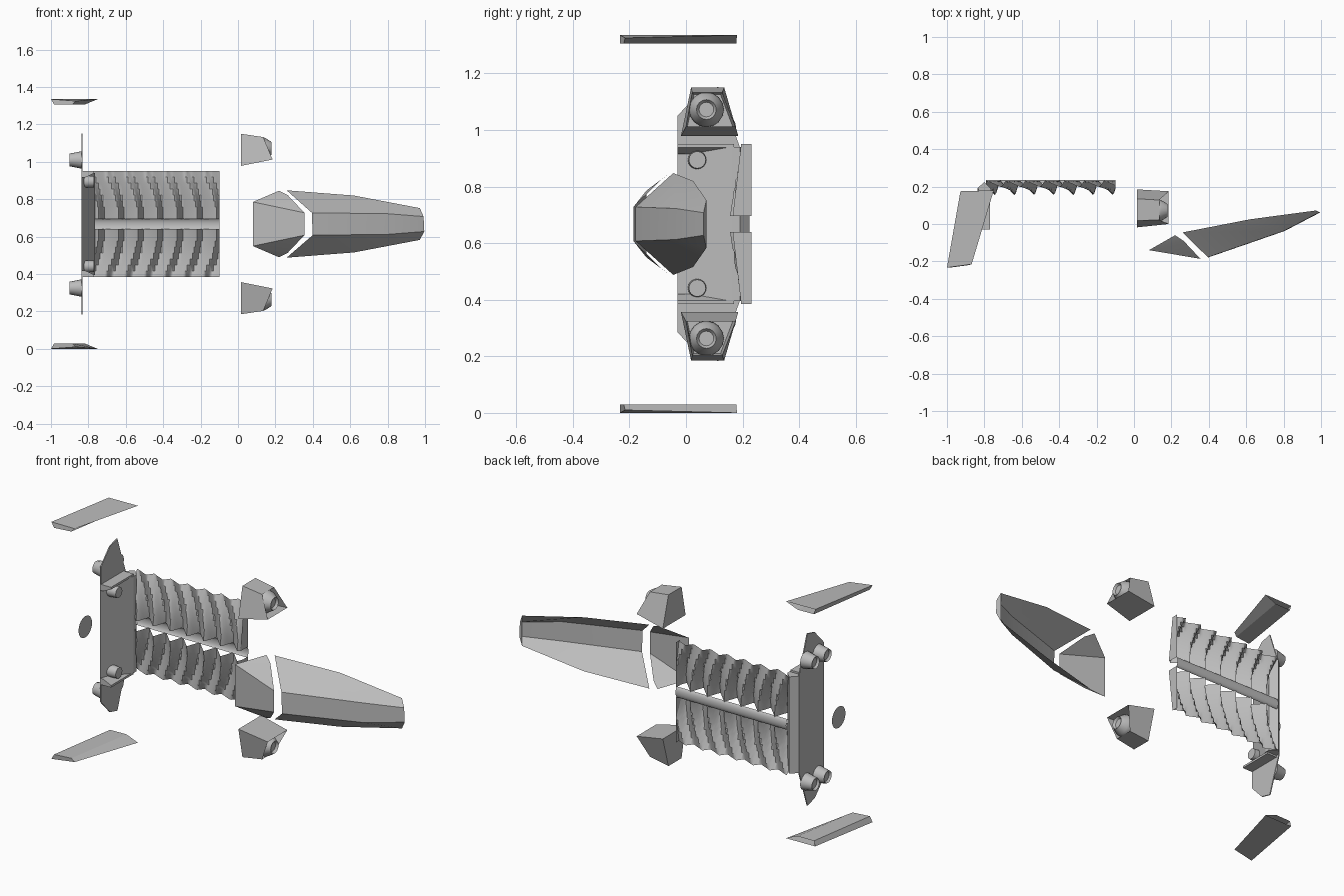
import bpy, bmesh, math
from mathutils import Vector

if "Cube" in bpy.data.objects:
    bpy.data.objects.remove(bpy.data.objects["Cube"])

MID = 0.6675          # height of the symmetry plane
grey = bpy.data.materials.new("hull_grey")
grey.diffuse_color = (0.5, 0.5, 0.5, 1)
grey.use_nodes = True
grey.node_tree.nodes["Principled BSDF"].inputs["Base Color"].default_value = grey.diffuse_color


def make(name, verts, faces, smooth=None):
    me = bpy.data.meshes.new(name)
    me.from_pydata(verts, [], faces)
    me.materials.append(grey)
    bm = bmesh.new()
    bm.from_mesh(me)
    bmesh.ops.recalc_face_normals(bm, faces=bm.faces)
    bm.to_mesh(me)
    bm.free()
    ob = bpy.data.objects.new(name, me)
    bpy.context.collection.objects.link(ob)
    if smooth:
        bpy.context.view_layer.objects.active = ob
        ob.select_set(True)
        bpy.ops.object.shade_smooth_by_angle(angle=math.radians(smooth))
        ob.select_set(False)
    return ob


def pair(name, verts, faces, smooth=None):
    """Upper part plus its mirror image below the symmetry plane."""
    make(name + "_upper", verts, faces, smooth)
    make(name + "_lower", [(x, y, 2 * MID - z) for x, y, z in verts], [f[::-1] for f in faces], smooth)


def loft(rows, closed=False):
    n = len(rows[0])
    verts = [p for r in rows for p in r]
    faces = []
    for i in range(len(rows) - 1):
        for j in range(n if closed else n - 1):
            k = (j + 1) % n
            faces.append((i * n + j, i * n + k, (i + 1) * n + k, (i + 1) * n + j))
    return verts, faces


def turned(profile, y, z, n=16):
    """Round part along x from (x, radius) pairs, capped at both ends."""
    rows = [[(x, y + r * math.cos(2 * math.pi * j / n), z + r * math.sin(2 * math.pi * j / n))
             for j in range(n)] for x, r in profile]
    verts, faces = loft(rows, True)
    faces += [tuple(range(n)), tuple(range(len(verts) - n, len(verts)))]
    return verts, faces


# Outer fins: folded thin wedges, open at the back
fin = [(-1, -.233, 1.335), (-.928, .175, 1.335), (-.75, .18, 1.335), (-.868, -.215, 1.325),
       (-.983, -.233, 1.306), (-.92, .175, 1.306), (-.82, .178, 1.306), (-.885, -.22, 1.306)]
pair("fin", fin, [(0, 1, 2, 3), (4, 5, 6, 7), (0, 3, 7, 4), (0, 1, 5, 4), (3, 2, 6, 7)])

# Long nose shell, open behind
def section(xe, ye, he, xr, yr, hr):
    return [(xe, ye, MID + he), (xr, yr, MID + hr), (xr + .004, yr, MID - hr), (xe, ye, MID - he)]

v, f = loft([section(.26, -.045, .18, .395, -.178, .06),
             section(.62, .025, .152, .80, -.038, .055),
             section(.972, .072, .085, .992, .062, .04)])
make("nose_shell", v, f + [(8, 9, 10, 11)], 30)

# Canopy in front of the gap
c = [(.08, -.14, MID + .118), (.22, -.06, MID + .178), (.265, -.09, MID + .155), (.355, -.186, MID + .06)]
cv = c + [(x, y, 2 * MID - z) for x, y, z in c]
make("canopy_shell", cv, [(0, 1, 2), (0, 2, 3), (4, 5, 6), (4, 6, 7), (0, 3, 7, 4)], 30)

# Nacelles: tapered housing with a slanted mouth and a round core
rows = [[(.015, -.018, .978), (.015, .185, .978), (.015, .135, 1.15), (.015, .018, 1.15)],
        [(.185, .0, 1.012), (.185, .175, 1.012), (.135, .128, 1.132), (.135, .022, 1.132)],
        [(.10, .005, 1.012), (.10, .165, 1.012), (.10, .122, 1.125), (.10, .028, 1.125)]]
v, f = loft(rows, True)
pair("nacelle", v, f + [(0, 1, 2, 3), (8, 9, 10, 11)], 20)
pair("nacelle_core", *turned([(.09, .05), (.12, .062), (.145, .056), (.178, .035), (.165, .026)], .072, 1.072), 40)

# Ribbed panels: sawtooth sheet, ribs swept and deeper toward the spine
PERIOD, X0, X1 = .105, -.79, -.10
def rib(x, s):
    t = ((x - X0 - .075 * (1 - (1 - s) ** 2)) / PERIOD) % 1
    h = t / .75 if t < .75 else (1 - t) / .25
    return (.035 + .045 * s) * h

rows = []
for i in range(93):
    x = X0 + (X1 - X0) * i / 92
    rows.append([(x, .232 - rib(x, j / 8), .95 - .255 * j / 8) for j in range(9)])
pair("ribbed_panel", *loft(rows), 40)

# Spine channel: shallow arched strip between the panels
rows = [[(x, .222 + .014 * math.sin(math.pi * j / 8), MID + .03 * math.cos(math.pi * j / 8))
         for j in range(9)] for x in (X0, X1)]
make("spine", *loft(rows), 40)

# Straight end edge of the ribbed body
pair("panel_edge", [(X1, .232, .95), (X1, .232, .695), (X1, .165, .695), (X1, .195, .95)], [(0, 1, 2, 3)])

# Tail block: wedge with an inclined inner floor
prof = [(-.838, -.03), (-.765, .16), (-.765, .19), (-.80, .225), (-.838, .19)]
v, f = loft([[(x, y, z) for x, y in prof] for z in (.395, .94)], True)
make("tail_block", v, f + [tuple(range(5)), tuple(range(5, 10))])

# Raised end walls of the tail block
wall = [[(-.838, y, .95), (-.77, y, .95), (-.77, y, .938), (-.82, y, .915), (-.838, y, .915)] for y in (-.03, .17)]
v, f = loft(wall, True)
pair("tail_wall", v, f + [tuple(range(5)), tuple(range(5, 10))])

# Pointed end plates carrying the thrusters
plate = [(-.03, .94), (-.03, 1.05), (.05, 1.135), (.115, 1.152), (.15, 1.05), (.19, .94)]
v, f = loft([[(x, y, z) for y, z in plate] for x in (-.838, -.832)], True)
pair("end_plate", v, f + [tuple(range(6)), tuple(range(6, 12))])

# Thrusters and inner pegs
for y, tag in ((.022, "front"), (.13, "rear")):
    pair("thruster_" + tag, *turned([(-.835, .047), (-.90, .034), (-.888, .026)], y, 1.01), 40)
pair("peg", *turned([(-.83, .034), (-.77, .03)], .04, .894), 40)

# Floating rear disc
n = 24
make("rear_disc", [(-.952, .06 * math.cos(2 * math.pi * j / n), MID + .06 * math.sin(2 * math.pi * j / n))
                   for j in range(n)], [tuple(range(n))])
